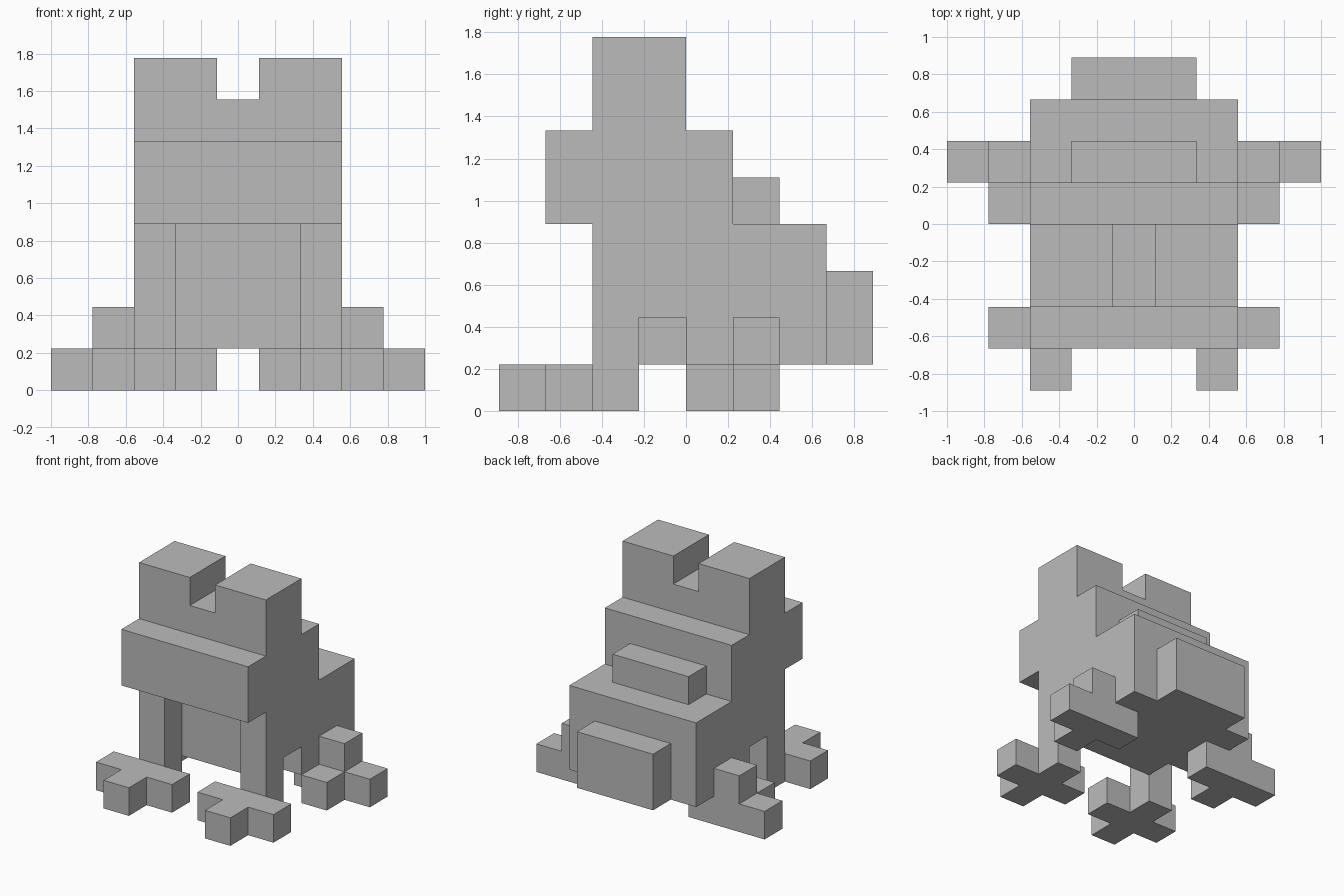
import bpy
import bmesh
from mathutils import Vector

U = 2 / 9  # edge length of one block

cube = bpy.data.objects.get("Cube")
if cube:
    bpy.data.objects.remove(cube, do_unlink=True)

grey = bpy.data.materials.new("plain grey")
grey.use_nodes = True
grey.diffuse_color = (0.5, 0.5, 0.5, 1)
grey.node_tree.nodes["Principled BSDF"].inputs["Base Color"].default_value = (0.5, 0.5, 0.5, 1)


def add_part(name, boxes, mirror=False):
    """Build one object from boxes given as x, y and z ranges in block units."""
    bm = bmesh.new()
    for ranges in boxes:
        low, high = (Vector(corner) for corner in zip(*ranges))
        verts = bmesh.ops.create_cube(bm, size=1)["verts"]
        for v in verts:
            v.co = ((low + high) / 2 + v.co * (high - low)) * U
    mesh = bpy.data.meshes.new(name)
    bm.to_mesh(mesh)
    bm.free()
    mesh.materials.append(grey)
    obj = bpy.data.objects.new(name, mesh)
    bpy.context.collection.objects.link(obj)
    if mirror:
        mod = obj.modifiers.new("mirror", 'MIRROR')
        mod.use_axis[0] = True
        mod.use_mirror_merge = False
    return obj


wide, narrow = (-2.5, 2.5), (-1.5, 1.5)

# Body: slim belly, wide haunches and torso above the leg gaps
add_part("belly", [(narrow, (-1, 0), (1, 2))])
add_part("haunches", [(wide, (0, 3), (1, 2))])
add_part("torso", [(wide, (-1, 3), (2, 4))])
add_part("back_bump", [(narrow, (1, 2), (4, 5))])
add_part("tail", [(narrow, (3, 4), (1, 3))])

# Head with broad snout and two raised eyes
add_part("head", [(wide, (-3, 1), (4, 6))])
add_part("brow", [(wide, (-2, 0), (6, 7))])
add_part("eyes", [((0.5, 2.5), (-2, 0), (7, 8))], mirror=True)

# Front legs standing on cross-shaped feet
add_part("front_legs", [((1.5, 2.5), (-2, -1), (0, 4))], mirror=True)
add_part("front_feet", [
    ((0.5, 3.5), (-3, -2), (0, 1)),
    ((1.5, 2.5), (-4, -3), (0, 1)),
], mirror=True)

# Hind feet with a raised knee beside the haunch
add_part("hind_feet", [
    ((1.5, 4.5), (1, 2), (0, 1)),
    ((2.5, 3.5), (0, 1), (0, 1)),
], mirror=True)
add_part("hind_knees", [((2.5, 3.5), (1, 2), (1, 2))], mirror=True)
